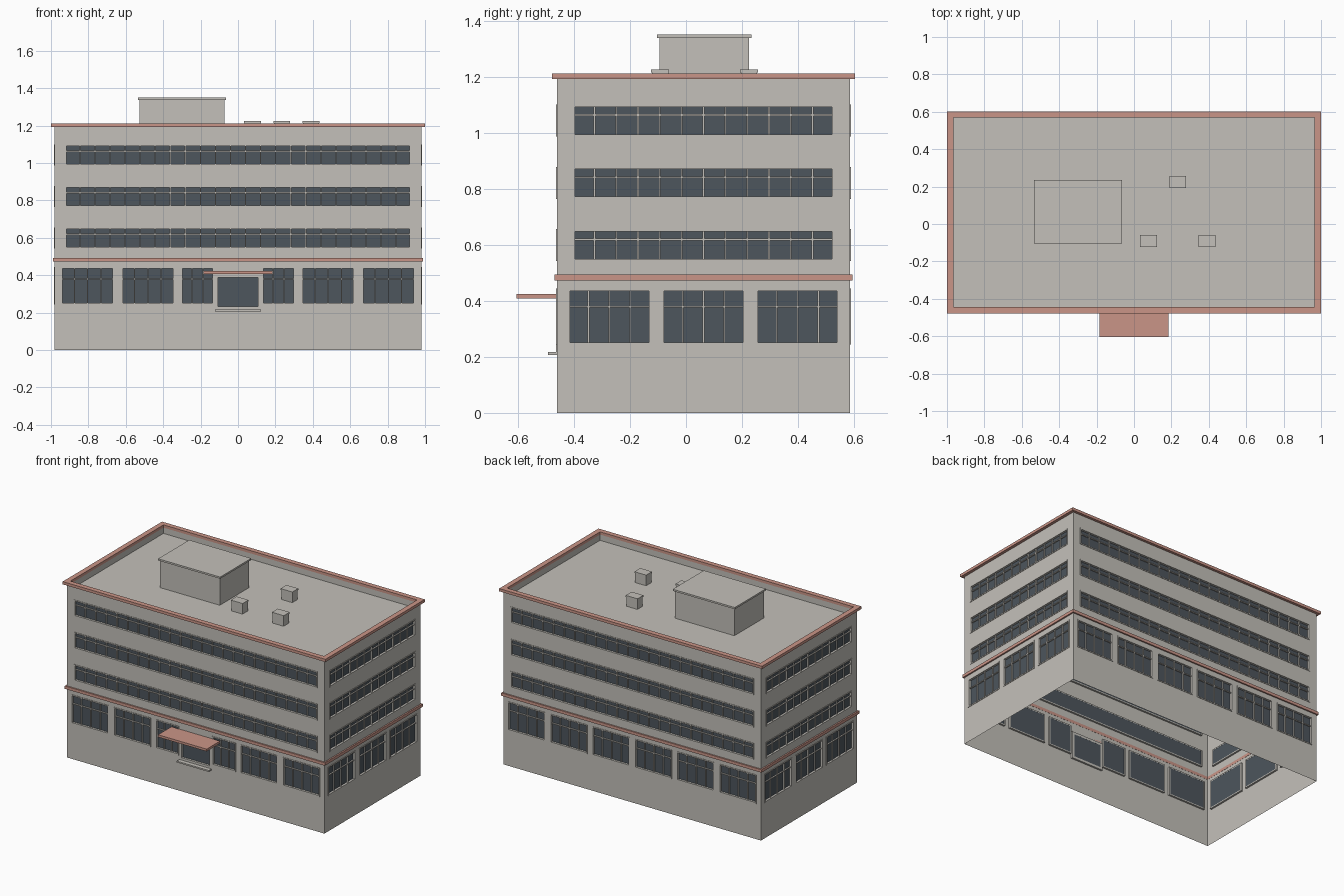
import bpy, bmesh, math
from mathutils import Matrix, Vector

if "Cube" in bpy.data.objects:
    bpy.data.objects.remove(bpy.data.objects["Cube"])

def material(name, rgb):
    m = bpy.data.materials.new(name)
    m.diffuse_color = (*rgb, 1)
    m.use_nodes = True
    m.node_tree.nodes["Principled BSDF"].inputs["Base Color"].default_value = m.diffuse_color
    return m

STONE = material("warm_grey_stone", (0.55, 0.53, 0.49))
RED = material("terracotta_trim", (0.59, 0.30, 0.245))
GLASS = material("dark_glass", (0.075, 0.092, 0.11))

CY = 0.0625              # building centre in y
HX, HY = 0.98, 0.5225    # half width and half depth
ROOF, TOP = 1.15, 1.195

def add_box(bm, lo, hi):
    v = [bm.verts.new((x, y, z)) for z in (lo[2], hi[2])
         for x, y in ((lo[0], lo[1]), (hi[0], lo[1]), (hi[0], hi[1]), (lo[0], hi[1]))]
    for f in ((3, 2, 1, 0), (4, 5, 6, 7), (0, 1, 5, 4), (1, 2, 6, 5), (2, 3, 7, 6), (3, 0, 4, 7)):
        bm.faces.new([v[i] for i in f])

def add_quad(bm, pts):
    bm.faces.new([bm.verts.new(p) for p in pts])

def finish(bm, name, mat, matrix=None):
    bmesh.ops.remove_doubles(bm, verts=bm.verts, dist=1e-5)
    mesh = bpy.data.meshes.new(name)
    bm.to_mesh(mesh)
    bm.free()
    mesh.materials.append(mat)
    ob = bpy.data.objects.new(name, mesh)
    bpy.context.collection.objects.link(ob)
    if matrix:
        ob.matrix_world = matrix
    return ob

def box(name, mat, lo, hi):
    bm = bmesh.new()
    add_box(bm, lo, hi)
    return finish(bm, name, mat)

def ring(name, mat, ox, oy, ix, iy, z0, z1):
    """Rectangular trim around the building, given outer and inner half sizes."""
    bm = bmesh.new()
    def loop(x, y, z):
        return [bm.verts.new((sx * x, CY + sy * y, z)) for sx, sy in ((-1, -1), (1, -1), (1, 1), (-1, 1))]
    loops = [loop(ox, oy, z0), loop(ox, oy, z1), loop(ix, iy, z1), loop(ix, iy, z0)]
    for a, b in zip(loops, loops[1:] + loops[:1]):
        for i in range(4):
            j = (i + 1) % 4
            bm.faces.new((a[i], a[j], b[j], b[i]))
    return finish(bm, name, mat)

def facade(name, half, depth, angle, openings):
    """Wall sheet with holes, recessed glass, frames and glazing bars.
    Opening: (u0, u1, z0, z1, panes, transom height or None, frame width)."""
    place = Matrix.Translation((0, CY, 0)) @ Matrix.Rotation(angle, 4, 'Z') @ Matrix.Translation((0, -depth, 0))
    us = sorted({-half, half, *(o[0] for o in openings), *(o[1] for o in openings)})
    zs = sorted({0, TOP, *(o[2] for o in openings), *(o[3] for o in openings)})
    wall, glass, frames = bmesh.new(), bmesh.new(), bmesh.new()
    for a, b in zip(us, us[1:]):
        for c, d in zip(zs, zs[1:]):
            u, z = (a + b) / 2, (c + d) / 2
            if not any(o[0] < u < o[1] and o[2] < z < o[3] for o in openings):
                add_quad(wall, [(a, 0, c), (b, 0, c), (b, 0, d), (a, 0, d)])
    for u0, u1, z0, z1, panes, transom, w in openings:
        add_quad(glass, [(u0, 0.012, z0), (u1, 0.012, z0), (u1, 0.012, z1), (u0, 0.012, z1)])
        out, back = -0.003, 0.0125
        add_box(frames, (u0, out, z0), (u1, back, z0 + w))
        add_box(frames, (u0, out, z1 - w), (u1, back, z1))
        add_box(frames, (u0, out, z0 + w), (u0 + w, back, z1 - w))
        add_box(frames, (u1 - w, out, z0 + w), (u1, back, z1 - w))
        for i in range(1, panes):
            u = u0 + (u1 - u0) * i / panes
            add_box(frames, (u - 0.003, 0.003, z0 + w), (u + 0.003, 0.0115, z1 - w))
        if transom:
            add_box(frames, (u0 + w, 0.0025, transom - 0.003), (u1 - w, 0.0115, transom + 0.003))
    finish(wall, name + "_wall", STONE, place)
    finish(glass, name + "_glass", GLASS, place)
    finish(frames, name + "_window_frames", STONE, place)

def strips(half, panes):
    """Three upper ribbon windows."""
    return [(-half, half, z, z + 0.114, panes, z + 0.077, 0.008) for z in (0.542, 0.764, 0.986)]

def shop(centres, width):
    """Tall ground floor windows."""
    return [(c - width / 2, c + width / 2, 0.244, 0.443, 4, 0.379, 0.008) for c in centres]

# Four facades
front = strips(0.926, 23) + shop((-0.804, -0.482, 0.482, 0.804), 0.284)
front += [(-0.305, -0.127, 0.244, 0.443, 3, 0.379, 0.008),
          (0.127, 0.305, 0.244, 0.443, 3, 0.379, 0.008),
          (-0.122, 0.122, 0.217, 0.405, 1, None, 0.016)]
back = strips(0.926, 23) + shop([0.3215 * (i - 2.5) for i in range(6)], 0.284)
side = strips(0.467, 12) + shop((-0.336, 0, 0.336), 0.298)
facade("front", HX, HY, 0, front)
facade("right", HY, HX, math.pi / 2, side)
facade("back", HX, HY, math.pi, back)
facade("left", HY, HX, -math.pi / 2, side)

# Roof deck, parapet and terracotta bands
bm = bmesh.new()
add_quad(bm, [(-HX, CY - HY, ROOF), (HX, CY - HY, ROOF), (HX, CY + HY, ROOF), (-HX, CY + HY, ROOF)])
finish(bm, "roof_deck", STONE)
ring("parapet", STONE, HX - 0.001, HY - 0.001, 0.968, 0.51, ROOF, TOP)
ring("roof_coping", RED, 1.0, 0.54, 0.965, 0.506, 1.192, 1.211)
ring("middle_band", RED, 0.99, 0.532, 0.979, 0.5215, 0.473, 0.493)

# Entrance canopy and step
box("entrance_canopy", RED, (-0.185, -0.605, 0.408), (0.185, -0.46, 0.424))
box("entrance_step", STONE, (-0.122, -0.492, 0.207), (0.122, -0.46, 0.217))

def roof_unit(name, x, y, w, d, top, lid, lip):
    """Rooftop block with a thin overhanging lid."""
    box(name, STONE, (x - w / 2 + lip, y - d / 2 + lip, ROOF), (x + w / 2 - lip, y + d / 2 - lip, top - lid))
    box(name + "_lid", STONE, (x - w / 2, y - d / 2, top - lid), (x + w / 2, y + d / 2, top))

# Stair house and vents
roof_unit("stair_house", -0.299, 0.065, 0.472, 0.338, 1.35, 0.012, 0.009)
for i, (x, y) in enumerate(((0.077, -0.092), (0.39, -0.092), (0.234, 0.225))):
    roof_unit(f"roof_vent_{i + 1}", x, y, 0.09, 0.064, 1.225, 0.01, 0.003)
